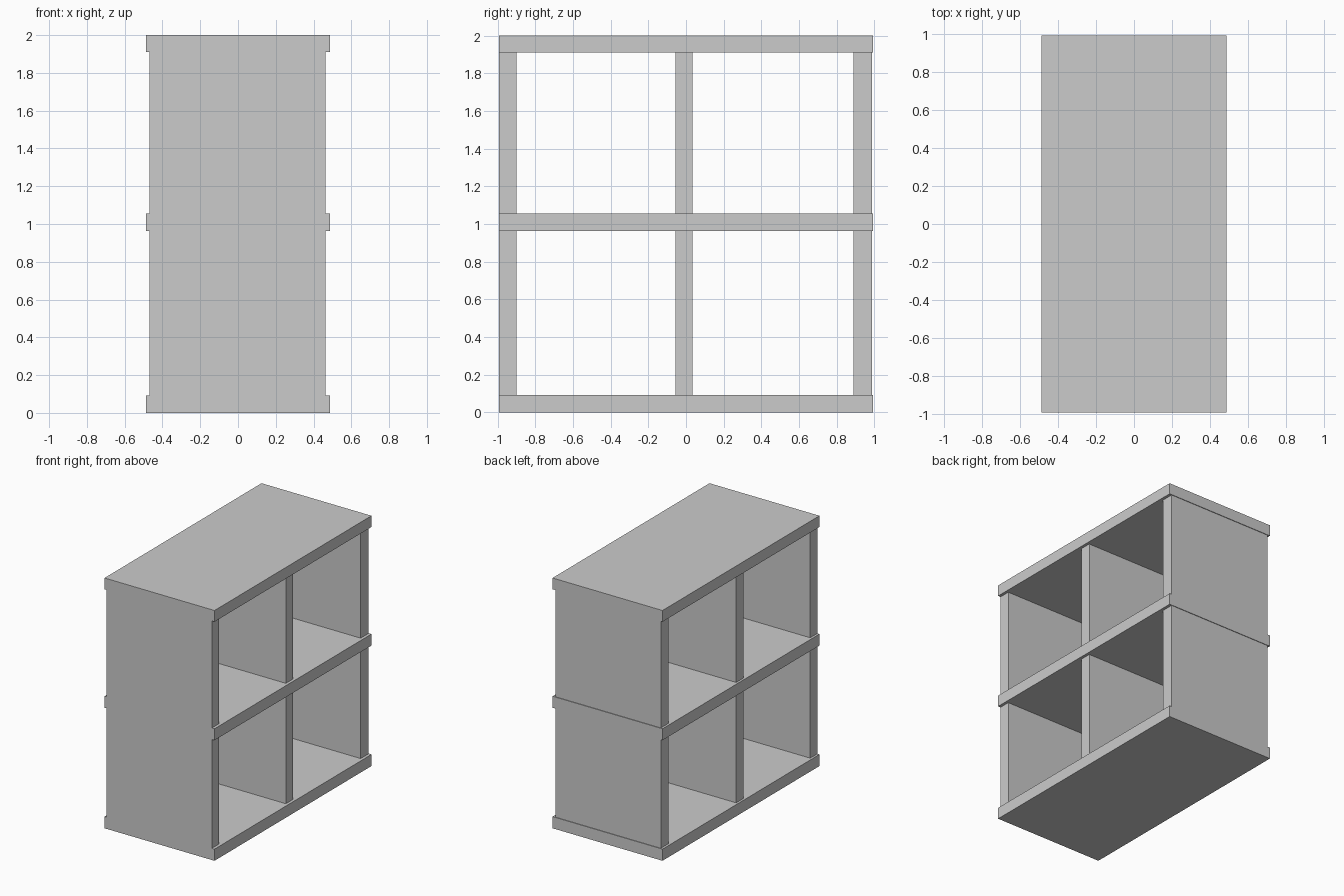
import bpy, bmesh
from mathutils import Matrix, Vector

if "Cube" in bpy.data.objects:
    bpy.data.objects.remove(bpy.data.objects["Cube"])


def box(name, lo, hi):
    lo, hi = Vector(lo), Vector(hi)
    bm = bmesh.new()
    bmesh.ops.create_cube(bm, size=1.0, matrix=Matrix.Translation((lo + hi) / 2)
                          @ Matrix.Diagonal((*(hi - lo), 1.0)))
    mesh = bpy.data.meshes.new(name)
    bm.to_mesh(mesh)
    bm.free()
    obj = bpy.data.objects.new(name, mesh)
    bpy.context.collection.objects.link(obj)
    return obj


# Horizontal boards: z range of each
boards = {"bottom_board": (0, 0.093), "middle_shelf": (0.963, 1.055), "top_board": (1.91, 2.0)}
for name, (z0, z1) in boards.items():
    box(name, (-0.486, -0.991, z0), (0.486, 0.991, z1))

# Upright panels: y range of each, one per storey, slightly set back from the boards
panels = {"front_side_panel": (-0.991, -0.90), "divider": (-0.057, 0.035), "rear_side_panel": (0.888, 0.986)}
storeys = {"lower": (0.093, 0.963), "upper": (1.055, 1.91)}
for level, (z0, z1) in storeys.items():
    for name, (y0, y1) in panels.items():
        box(f"{level}_{name}", (-0.468, y0, z0), (0.463, y1, z1))
